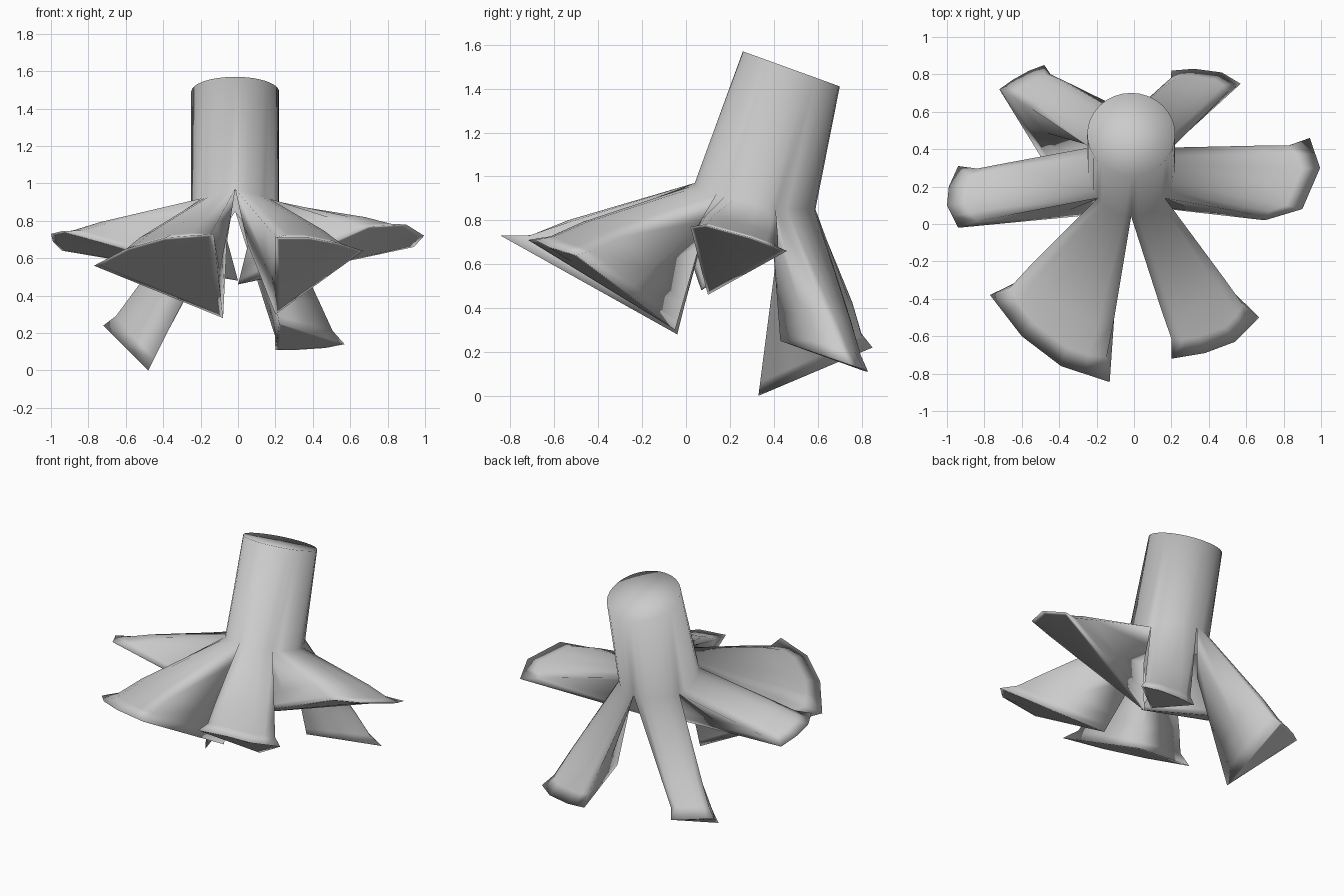
import bpy, bmesh, math
from mathutils import Vector as V

if "Cube" in bpy.data.objects:
    bpy.data.objects.remove(bpy.data.objects["Cube"])

N = 6                      # segments per petal arc
CX, R = -0.015, 0.235      # tube centre and radius

# boundaries between petals on the tube's lower ring: angle, height
BOUNDS = [(-90, .97), (-40, .92), (20, .85), (90, .85), (160, .85), (220, .92), (270, .97)]

# petals, counter-clockwise from the front: four points of the outer rim arc,
# the rim's lower inner corner, and where that corner's fold meets the tube
PETALS = [
    [(.20, -.72, .71), (.38, -.69, .71), (.54, -.63, .68), (.67, -.50, .64), (.20, -.05, .30), (.05, .06, .68)],
    [(.70, .02, .77), (.90, .08, .78), (.995, .30, .72), (.94, .46, .66), (0, .10, .46), (.07, .18, .74)],
    [(.57, .75, .14), (.47, .81, .12), (.32, .83, .11), (.20, .82, .11), (.22, .43, .25), (.15, .40, .64)],
    [(-.48, .85, .22), (-.56, .82, .23), (-.65, .77, .24), (-.72, .72, .24), (-.48, .33, 0), (-.17, .41, .62)],
    [(-.94, .31, .64), (-.99, .20, .69), (-1, .10, .73), (-.94, -.02, .745), (0, .07, .48), (-.07, .18, .74)],
    [(-.77, -.38, .56), (-.60, -.60, .65), (-.39, -.76, .71), (-.13, -.845, .73), (-.08, -.04, .28), (-.06, .06, .68)],
]


def low_ring(a, z):
    return V((CX + R * math.cos(a), .315 + .275 * math.sin(a), z))


def top_ring(a):
    s = R * math.sin(a)
    return V((CX + R * math.cos(a), .48 + .94 * s, 1.49 - .34 * s))


def sector(i):
    (a0, z0), (a1, z1) = BOUNDS[i], BOUNDS[i + 1]
    return [(math.radians(a0 + (a1 - a0) * k / N), z0 + (z1 - z0) * k / N) for k in range(N + 1)]


def along(points, t):
    f = t * (len(points) - 1)
    k = min(int(f), len(points) - 2)
    return points[k].lerp(points[k + 1], f - k)


def add_walls(arc, inner):
    # two flat walls close the arc towards the inner corner
    return arc + [arc[-1].lerp(inner, .5), inner, inner.lerp(arc[0], .5)]


def loft(bm, rings, cap, cap_first):
    rows = [[bm.verts.new(p) for p in ring] for ring in rings]
    n = len(rows[0])
    end = rows[0] if cap_first else rows[-1]
    c = bm.verts.new(cap)
    for lo, hi in zip(rows, rows[1:]):
        for k in range(n):
            j = (k + 1) % n
            bm.faces.new((lo[k], lo[j], hi[j], hi[k]))
    for k in range(n):
        a, b = end[k], end[(k + 1) % n]
        bm.faces.new((b, a, c) if cap_first else (a, b, c))


bm = bmesh.new()

# leaning tube with a closed top
ring = [az for i in range(6) for az in sector(i)[:-1]]
loft(bm, [[low_ring(a, z) for a, z in ring], [top_ring(a) for a, z in ring]], V((CX, .48, 1.49)), False)

# wedge petals: flat end face, flared rim, pinched ring, body, root
for i, pts in enumerate(PETALS):
    pts = [V(p) for p in pts]
    root = add_walls([low_ring(a, z) for a, z in sector(i)], pts[5])
    rim = add_walls([along(pts[:4], k / N) for k in range(N + 1)], pts[4])
    middle_of_end = sum(rim, V()) / len(rim)
    rings = [[p.lerp(middle_of_end, .12) for p in rim], rim]
    for t, edge, middle in ((.9, .13, .06), (.68, .10, -.02)):
        body = [a.lerp(b, t) for a, b in zip(root, rim)]
        centre = sum(body[:N + 1], V()) / (N + 1) * .7 + body[N + 2] * .3
        for k in range(N + 1):
            body[k] = body[k].lerp(centre, edge if k in (0, N) else middle)
        rings.append(body)
    loft(bm, rings + [root], middle_of_end, True)

# join the petals to the tube so the shading flows across
bmesh.ops.remove_doubles(bm, verts=bm.verts, dist=.0005)
for f in bm.faces:
    f.smooth = True
me = bpy.data.meshes.new("tube_with_petals")
bm.to_mesh(me)
bm.free()
ob = bpy.data.objects.new("tube_with_petals", me)
bpy.context.collection.objects.link(ob)
